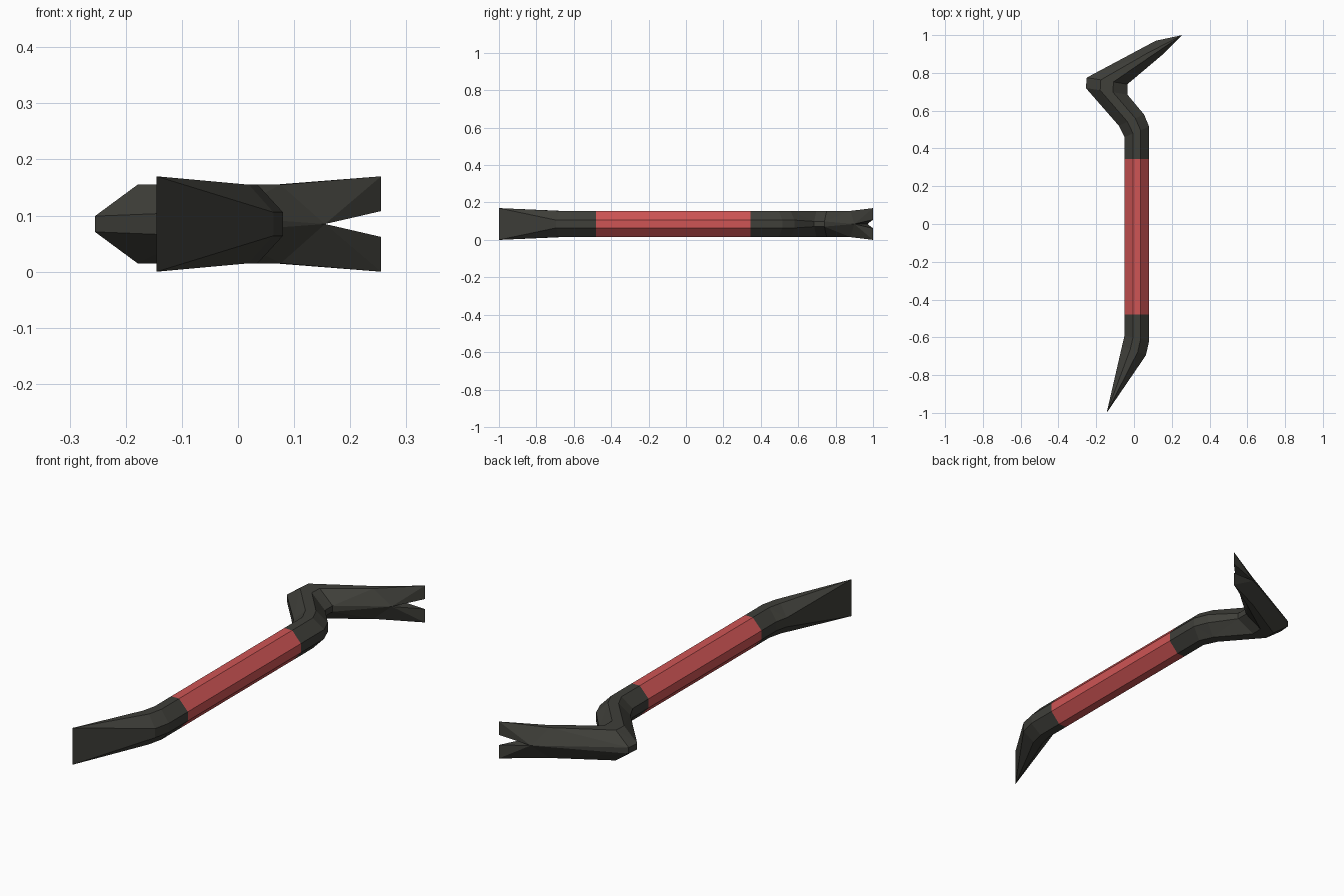
import bpy, bmesh

if "Cube" in bpy.data.objects:
    bpy.data.objects.remove(bpy.data.objects["Cube"])

ZC = 0.085      # height of the bar's centre plane
FLAT = 0.31     # width of the top flat relative to the bar width


def material(name, rgb):
    m = bpy.data.materials.new(name)
    m.diffuse_color = (*rgb, 1)
    m.use_nodes = True
    m.node_tree.nodes["Principled BSDF"].inputs["Base Color"].default_value = m.diffuse_color
    return m


# Stations along the bar: left edge, right edge, half height,
# half height of the side flat, offset of the top and bottom flats
stations = [
    ((-0.145, -1.0), (-0.145, -1.0), 0.085, 0.085, (0, 0)),    # chisel edge
    ((-0.063, -0.645), (0.063, -0.695), 0.07, 0.021, (0, 0)),
    ((-0.05, -0.59), (0.08, -0.62), 0.07, 0.021, (0, 0)),
    ((-0.05, -0.48), (0.08, -0.48), 0.07, 0.021, (0, 0)),      # grip start
    ((-0.05, 0.345), (0.08, 0.345), 0.07, 0.021, (0, 0)),      # grip end
    ((-0.05, 0.46), (0.08, 0.515), 0.07, 0.021, (0, 0)),
    ((-0.08, 0.52), (0.053, 0.58), 0.07, 0.021, (0, 0)),
    ((-0.255, 0.72), (-0.035, 0.685), 0.07, 0.014, (0, 0)),    # elbow
    ((-0.25, 0.775), (-0.035, 0.74), 0.07, 0.014, (0, 0)),
    ((0.115, 0.97), (0.155, 0.90), 0.07, 0.0, (-0.065, -0.045)),  # notch root
    ((0.255, 1.0), (0.255, 1.0), 0.085, 0.023, (0, 0)),        # claw tips
]
GRIP = 3

bm = bmesh.new()


def ring(left, right, h, g, shift):
    """Eight-sided section: narrow flats joined by wide bevels."""
    section = [(-FLAT, h), (FLAT, h), (1, g), (1, -g),
               (FLAT, -h), (-FLAT, -h), (-1, -g), (-1, g)]
    verts = []
    for u, z in section:
        p = [(a + b) / 2 + u * (b - a) / 2 for a, b in zip(left, right)]
        if abs(u) < 1:
            p = [p[0] + shift[0], p[1] + shift[1]]
        verts.append(bm.verts.new((p[0], p[1], ZC + z)))
    return verts


rings = [ring(*s) for s in stations]
last = len(rings) - 2
for s, (a, b) in enumerate(zip(rings, rings[1:])):
    for i in range(8):
        if s == last and i in (2, 6):
            continue                      # side flats stay open at the notch
        j = (i + 1) % 8
        f = bm.faces.new((a[i], a[j], b[j], b[i]))
        f.material_index = int(s == GRIP)

# Inner walls of the claw notch
a, b = rings[-2:]
for l, r in ((7, 2), (6, 3)):
    bm.faces.new((a[l], a[r], b[r], b[l]))

bmesh.ops.remove_doubles(bm, verts=bm.verts, dist=1e-4)
bmesh.ops.triangulate(bm, faces=[f for f in bm.faces if f.material_index == 0 and len(f.verts) > 3])
bmesh.ops.recalc_face_normals(bm, faces=bm.faces)

mesh = bpy.data.meshes.new("crowbar")
bm.to_mesh(mesh)
bm.free()
mesh.materials.append(material("dark steel", (0.05, 0.05, 0.042)))
mesh.materials.append(material("red grip", (0.62, 0.09, 0.09)))
bar = bpy.data.objects.new("crowbar", mesh)
bpy.context.collection.objects.link(bar)
